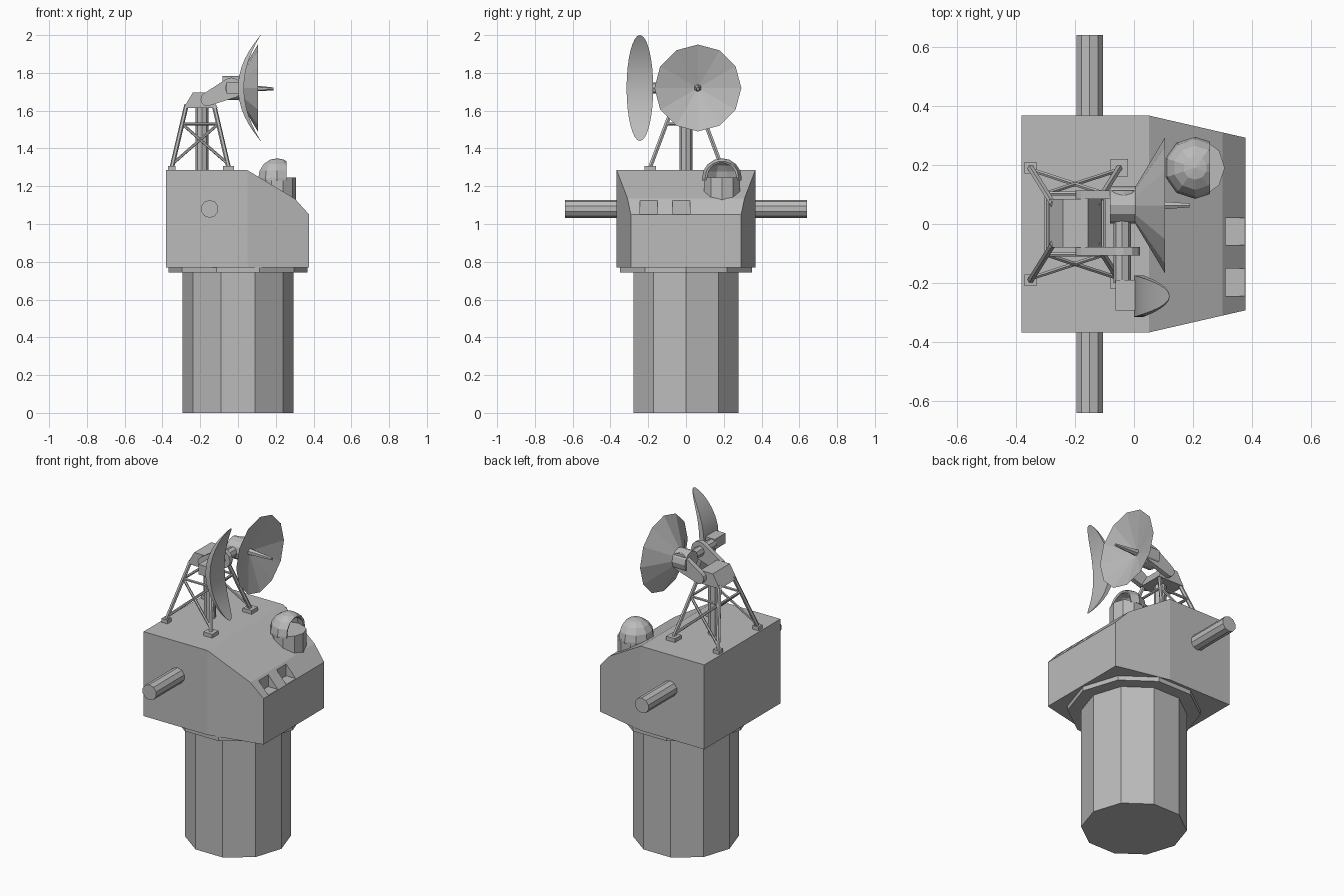
import bpy, bmesh, math
from mathutils import Vector, Matrix

if "Cube" in bpy.data.objects:
    bpy.data.objects.remove(bpy.data.objects["Cube"])

grey = bpy.data.materials.new("plain_grey")
grey.use_nodes = True
grey.diffuse_color = (0.5, 0.5, 0.5, 1)
grey.node_tree.nodes["Principled BSDF"].inputs["Base Color"].default_value = (0.5, 0.5, 0.5, 1)


def finish(bm, name):
    bmesh.ops.recalc_face_normals(bm, faces=bm.faces)
    mesh = bpy.data.meshes.new(name)
    bm.to_mesh(mesh)
    bm.free()
    mesh.materials.append(grey)
    obj = bpy.data.objects.new(name, mesh)
    bpy.context.collection.objects.link(obj)
    return obj


def box(name, lo, hi):
    lo, hi = Vector(lo), Vector(hi)
    bm = bmesh.new()
    bmesh.ops.create_cube(bm, size=1)
    for v in bm.verts:
        v.co = (lo + hi) / 2 + v.co * (hi - lo)
    return finish(bm, name)


def rod(name, a, b, r, sides=8, r2=None, turn=0):
    """Cylinder or taper from point a to point b."""
    a, b = Vector(a), Vector(b)
    bm = bmesh.new()
    bmesh.ops.create_cone(bm, cap_ends=True, segments=sides, radius1=r,
                          radius2=r if r2 is None else r2, depth=(b - a).length)
    rot = (b - a).to_track_quat('Z', 'Y').to_matrix().to_4x4()
    bm.transform(Matrix.Translation((a + b) / 2) @ rot @ Matrix.Rotation(turn, 4, 'Z'))
    return finish(bm, name)


def prism(bm, points, offset):
    """Closed outline pushed along an offset."""
    face = bm.faces.new([bm.verts.new(p) for p in points])
    new = bmesh.ops.extrude_face_region(bm, geom=[face])["geom"]
    bmesh.ops.translate(bm, vec=offset, verts=[g for g in new if isinstance(g, bmesh.types.BMVert)])


def slice_off(bm, point, normal, fill=True):
    geom = bm.verts[:] + bm.edges[:] + bm.faces[:]
    cut = bmesh.ops.bisect_plane(bm, geom=geom, plane_co=point, plane_no=normal,
                                 clear_outer=True)["geom_cut"]
    if fill:
        bmesh.ops.holes_fill(bm, edges=[g for g in cut if isinstance(g, bmesh.types.BMEdge)])


# Column and collar
rod("column", (0, 0, 0), (0, 0, 0.78), 0.293, 10, turn=math.pi / 2)
rod("collar", (0, 0, 0.743), (0, 0, 0.78), 0.368, 10, turn=math.pi / 2)

# Cabin: tapered plan, sloped roof, two window notches
bm = bmesh.new()
plan = [(-0.38, -0.367), (0.05, -0.367), (0.377, -0.292), (0.377, 0.292), (0.05, 0.367), (-0.38, 0.367)]
prism(bm, [(x, y, 0.77) for x, y in plan], (0, 0, 0.515))
bmesh.ops.recalc_face_normals(bm, faces=bm.faces)
slice_off(bm, (0.05, 0, 1.285), (0.15, 0, 0.25))
slice_off(bm, (0.30, 0, 1.135), (0.085, 0, 0.077))
cabin = finish(bm, "cabin")
for y in (-0.197, -0.025):
    cutter = box("notch_cutter", (0.31, y - 0.046, 1.052), (0.5, y + 0.046, 1.3))
    cutter.hide_render = True
    mod = cabin.modifiers.new("notch", 'BOOLEAN')
    mod.operation = 'DIFFERENCE'
    mod.object = cutter
    bpy.context.view_layer.objects.active = cabin
    bpy.ops.object.modifier_apply(modifier=mod.name)
    bpy.data.objects.remove(cutter)

# Side pipes
for side, s in (("right", -1), ("left", 1)):
    rod(side + "_pipe", (-0.15, s * 0.3, 1.08), (-0.15, s * 0.64, 1.08), 0.047, 10)

# Lookout turret with a hollow hood open to +x
rod("turret", (0.207, 0.19, 1.0), (0.207, 0.19, 1.245), 0.1, 10, turn=math.pi / 2)
bm = bmesh.new()
bmesh.ops.create_uvsphere(bm, u_segments=10, v_segments=8, radius=0.105)
slice_off(bm, (0, 0, 0), (0, 0, -1), False)
slice_off(bm, (0.05, 0, 0), (1, 0, 0), False)
bm.transform(Matrix.Translation((0.207, 0.19, 1.243)))
hood = finish(bm, "turret_hood")
shell = hood.modifiers.new("shell", 'SOLIDIFY')
shell.thickness = 0.012

# Lattice tower
BASE, TOP = 1.30, 1.62


def leg_point(sx, sy, z):
    t = (z - BASE) / (TOP - BASE)
    return Vector((-0.2 + sx * (0.15 - 0.075 * t), sy * (0.19 - 0.12 * t), z))


for sy in (-1, 1):
    for sx in (-1, 1):
        foot = leg_point(sx, sy, BASE)
        w = 0.03 if sx > 0 else 0.02
        box("tower_foot", foot - Vector((w, w, 0.02)), foot + Vector((w, w, 0.008)))
        rod("tower_leg", foot, leg_point(sx, sy, TOP + 0.01), 0.012, 6)
        rod("diagonal_brace", leg_point(sx, sy, 1.32), leg_point(-sx, sy, 1.53), 0.008, 6)
    rod("cross_bar", leg_point(-1, sy, 1.53), leg_point(1, sy, 1.53), 0.008, 6)
for sx in (-1, 1):
    rod("side_bar", leg_point(sx, -1, 1.53), leg_point(sx, 1, 1.53), 0.008, 6)
rod("mast", (-0.19, 0, 1.28), (-0.19, 0, 1.63), 0.034, 8)

# Tower head
bm = bmesh.new()
head = [(-0.287, 1.615), (-0.24, 1.695), (-0.155, 1.695), (-0.108, 1.615)]
prism(bm, [(x, -0.08, z) for x, z in head], (0, 0.165, 0))
finish(bm, "tower_head")

# Rounded yoke arms
for name, y in (("right_arm", -0.106), ("left_arm", 0.085)):
    bm = bmesh.new()
    for cx, cz, r in ((-0.162, 1.66, 0.036), (-0.035, 1.72, 0.055)):
        for i in range(12):
            a = math.tau * i / 12
            for dy in (0, 0.028):
                bm.verts.new((cx + r * math.cos(a), y + dy, cz + r * math.sin(a)))
    bmesh.ops.convex_hull(bm, input=bm.verts)
    bmesh.ops.dissolve_limit(bm, angle_limit=0.02, verts=bm.verts, edges=bm.edges)
    finish(bm, name)
rod("axle", (-0.04, -0.2, 1.72), (-0.04, 0.1, 1.72), 0.03, 8)

# Round dish facing +x
rod("dish_drum", (-0.082, 0.065, 1.72), (0.005, 0.065, 1.72), 0.063, 12)
bm = bmesh.new()
profile = [(0, 0), (0, 0.055), (0.105, 0.23), (0.03, 0)]
verts = [bm.verts.new((x, 0, r)) for x, r in profile]
edges = [bm.edges.new(pair) for pair in zip(verts, verts[1:])]
bmesh.ops.spin(bm, geom=verts + edges, axis=(1, 0, 0), cent=(0, 0, 0), angle=math.tau, steps=12)
bmesh.ops.remove_doubles(bm, verts=bm.verts, dist=0.0005)
bm.transform(Matrix.Translation((0, 0.063, 1.72)))
finish(bm, "round_dish")
rod("dish_feed", (0.03, 0.063, 1.72), (0.187, 0.063, 1.715), 0.02, 6, 0.008)

# Tall curved reflector with a lens outline
bm = bmesh.new()
STEPS = 16
rows = []
for i in range(STEPS + 1):
    t = -math.cos(math.pi * i / STEPS)
    w = 0.07 * math.sqrt(max(0, 1 - t * t)) + 0.0005
    x, z = 0.12 * t * t, 1.72 + 0.28 * t
    front = x + 0.03 * (1 - t * t) + 0.001
    rows.append([bm.verts.new((px, -0.244 + py, z))
                 for px, py in ((x, -w), (x, w), (front, w), (front, -w))])
for a, b in zip(rows, rows[1:]):
    for k in range(4):
        bm.faces.new((a[k], a[(k + 1) % 4], b[(k + 1) % 4], b[k]))
bm.faces.new(rows[0])
bm.faces.new(rows[-1])
reflector = finish(bm, "tall_reflector")
bpy.ops.object.select_all(action='DESELECT')
reflector.select_set(True)
bpy.context.view_layer.objects.active = reflector
bpy.ops.object.shade_smooth_by_angle(angle=math.radians(30))
box("reflector_mount", (-0.062, -0.292, 1.69), (0.01, -0.19, 1.752))
